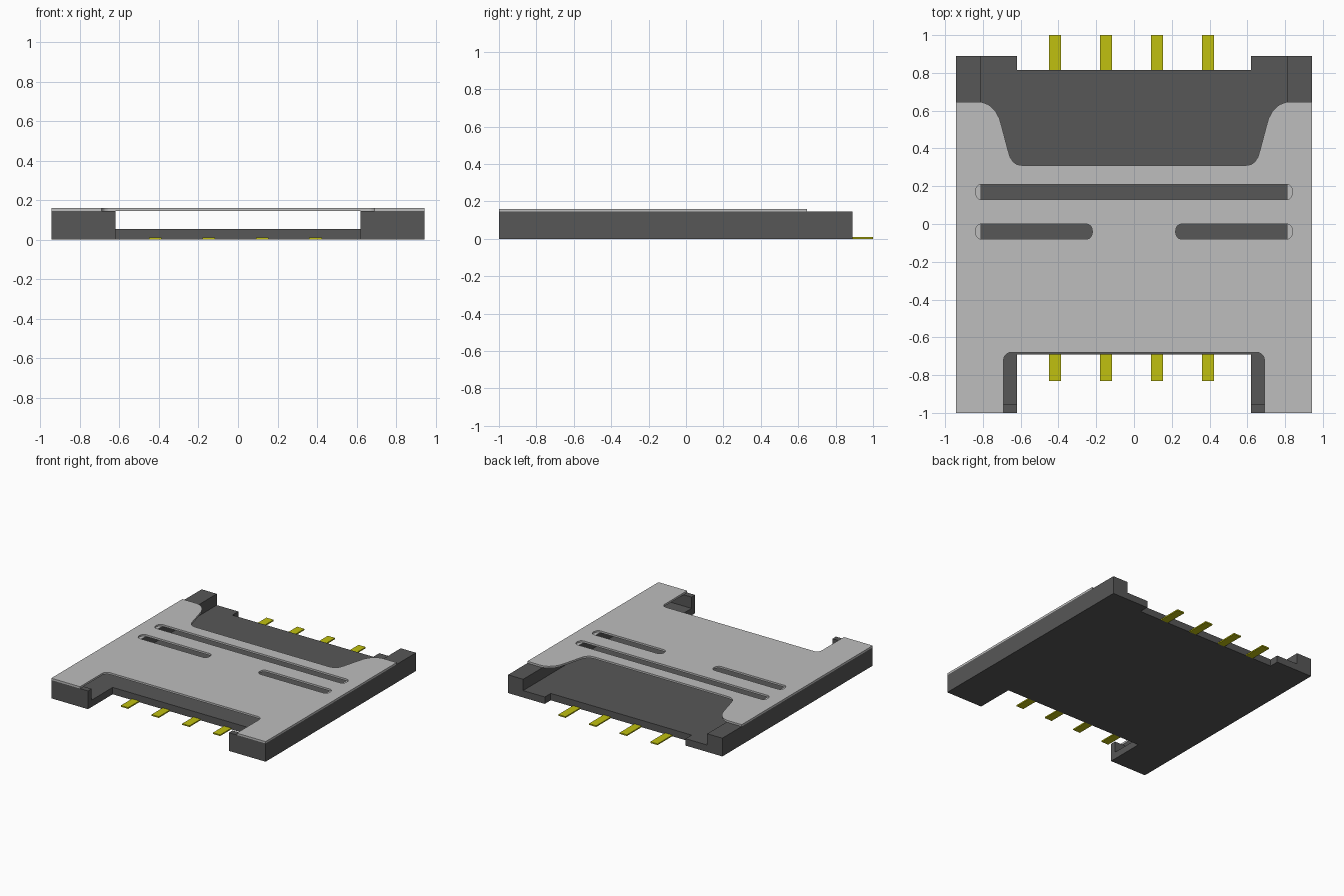
import bpy, math

cube = bpy.data.objects.get("Cube")
if cube:
    bpy.data.objects.remove(cube, do_unlink=True)


def material(name, rgb):
    m = bpy.data.materials.new(name)
    m.use_nodes = True
    m.diffuse_color = (*rgb, 1)
    m.node_tree.nodes["Principled BSDF"].inputs["Base Color"].default_value = (*rgb, 1)
    return m


PLASTIC = material("dark grey plastic", (0.095, 0.095, 0.095))
METAL = material("light grey metal", (0.51, 0.51, 0.51))
GOLD = material("yellow contact", (0.53, 0.53, 0.005))


def plate(name, loops, z0, z1, mat):
    """Extrude an outline (with optional hole outlines) from z0 to z1."""
    cu = bpy.data.curves.new(name, 'CURVE')
    cu.dimensions = '2D'
    cu.fill_mode = 'BOTH'
    cu.extrude = (z1 - z0) / 2
    for pts in loops:
        s = cu.splines.new('POLY')
        s.points.add(len(pts) - 1)
        for p, (x, y) in zip(s.points, pts):
            p.co = (x, y, 0, 1)
        s.use_cyclic_u = True
    tmp = bpy.data.objects.new(name + "_outline", cu)
    bpy.context.collection.objects.link(tmp)
    dg = bpy.context.evaluated_depsgraph_get()
    me = bpy.data.meshes.new_from_object(tmp.evaluated_get(dg))
    bpy.data.objects.remove(tmp, do_unlink=True)
    for v in me.vertices:
        v.co.z += (z0 + z1) / 2
    me.materials.clear()
    me.materials.append(mat)
    for f in me.polygons:
        f.use_smooth = False
    ob = bpy.data.objects.new(name, me)
    bpy.context.collection.objects.link(ob)
    return ob


def rect(x0, x1, y0, y1):
    return [(x0, y0), (x1, y0), (x1, y1), (x0, y1)]


def mirrored(half):
    """Close a right-hand half outline across x = 0."""
    return half + [(-x, y) for x, y in reversed(half)]


def arc(cx, cy, r, a0, a1, n=8):
    return [(cx + r * math.cos(math.radians(a0 + (a1 - a0) * i / n)),
             cy + r * math.sin(math.radians(a0 + (a1 - a0) * i / n))) for i in range(n + 1)]


def slot(x0, x1, y0, y1):
    r, cy = (y1 - y0) / 2, (y0 + y1) / 2
    e = 0.75 * r  # slightly flattened ends
    right = [(x1 - e + (x - x1) * e / r, y) for x, y in arc(x1, cy, r, -90, 90)]
    left = [(x0 + e + (x - x0) * e / r, y) for x, y in arc(x0, cy, r, 90, 270)]
    right = [(x + e, y) for x, y in right]
    left = [(x - e, y) for x, y in left]
    return [(x - e, y) for x, y in right] + [(x + e, y) for x, y in left]


BASE_H, WALL_H, TOP = 0.055, 0.145, 0.16

# Plastic floor
plate("base_floor", [mirrored([
    (0.62, -0.69), (0.62, -1.0), (0.943, -1.0), (0.943, 0.89),
    (0.62, 0.89), (0.62, 0.815)])], 0, BASE_H, PLASTIC)

# Side wall with an inward lip at the front
for side, s in (("left", 1), ("right", -1)):
    outline = [(0.62, -1.0), (0.943, -1.0), (0.943, 0.89),
               (0.81, 0.89), (0.81, -0.955), (0.62, -0.955)]
    plate(side + "_wall", [[(s * x, y) for x, y in outline]], BASE_H, WALL_H, PLASTIC)
    # Light strips under the slot ends
    for row, y0, y1 in (("rear", 0.13, 0.21), ("front", -0.08, 0.0)):
        xs = sorted((s * 0.81, s * 0.85))
        plate(f"{side}_{row}_slot_end", [rect(*xs, y0, y1)], WALL_H, WALL_H + 0.003, METAL)

# Sheet metal cover with notches and slots
half = arc(0.65, -0.72, 0.04, 90, 0) + [
    (0.69, -1.0), (0.943, -1.0), (0.943, 0.647), (0.81, 0.647),
    (0.77, 0.632), (0.735, 0.60), (0.713, 0.56), (0.70, 0.515),
    (0.667, 0.39), (0.655, 0.352), (0.64, 0.33), (0.62, 0.315), (0.59, 0.31)]
plate("metal_cover", [mirrored(half),
                      slot(-0.84, 0.84, 0.13, 0.21),
                      slot(0.22, 0.84, -0.08, 0.0),
                      slot(-0.84, -0.22, -0.08, 0.0)], WALL_H, TOP, METAL)

# Contact pins at both ends
for i in range(4):
    x = -0.418 + 0.27 * i
    for end, y0, y1 in (("front", -0.83, -0.69), ("rear", 0.815, 1.0)):
        plate(f"{end}_contact_{i + 1}", [rect(x - 0.032, x + 0.032, y0, y1)], 0, 0.01, GOLD)
